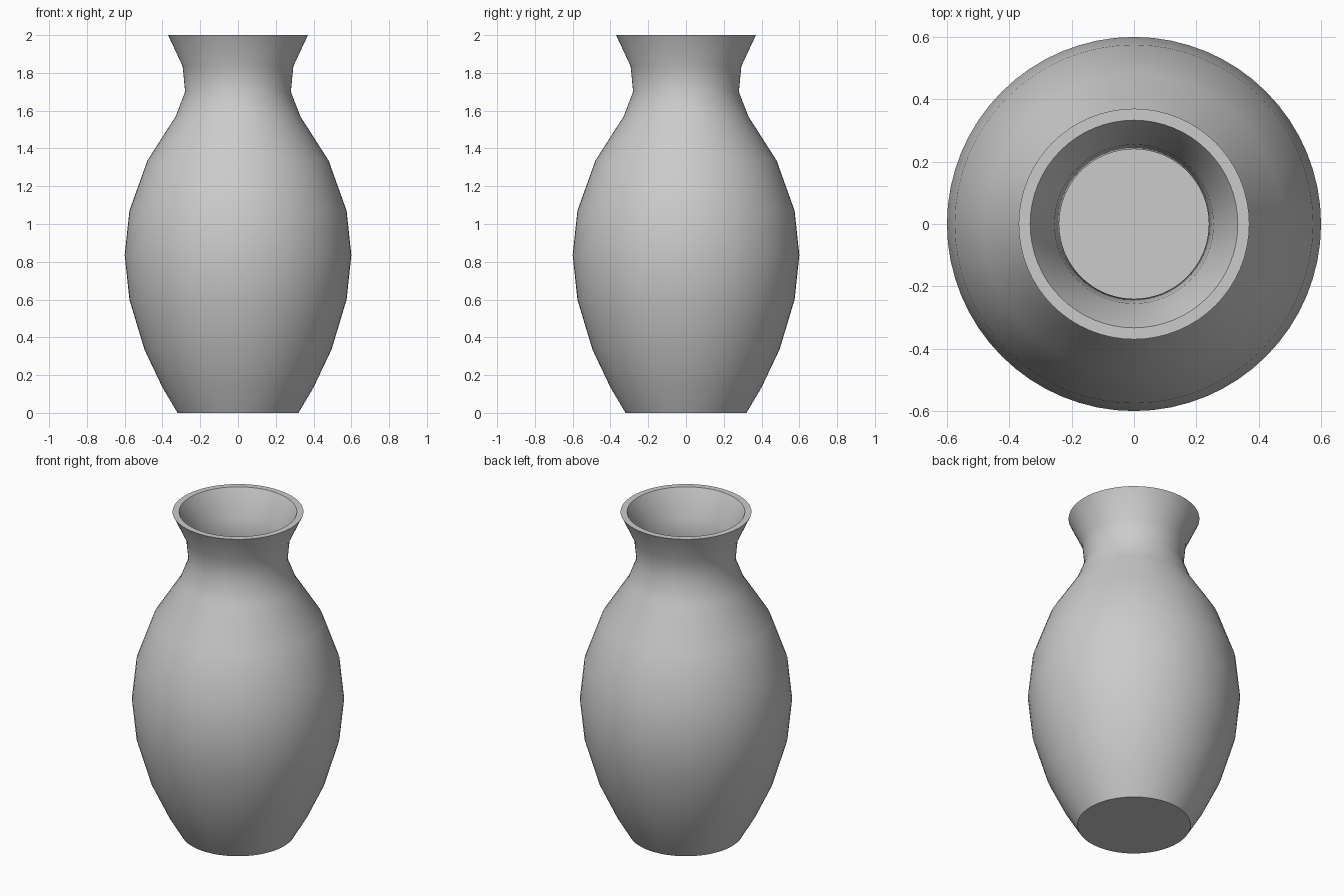
import bpy
import bmesh
import math

if "Cube" in bpy.data.objects:
    bpy.data.objects.remove(bpy.data.objects["Cube"])

SIDES = 64

# Outer wall (radius, height), from foot to lip
outer = [(0.32, 0.0), (0.40, 0.135), (0.495, 0.335), (0.575, 0.60),
         (0.60, 0.835), (0.575, 1.07), (0.48, 1.335), (0.33, 1.57),
         (0.28, 1.70), (0.293, 1.835), (0.37, 2.0)]

# Inner wall, from lip down to the inside floor
inner = [(0.333, 2.0), (0.255, 1.843), (0.24, 1.697), (0.295, 1.55),
         (0.445, 1.315), (0.536, 1.06), (0.56, 0.835), (0.536, 0.61),
         (0.458, 0.35), (0.365, 0.155), (0.30, 0.04)]


def lathe(name, profile):
    """Revolve a profile about z and cap both ends."""
    bm = bmesh.new()
    rings = []
    for r, z in profile:
        rings.append([bm.verts.new((r * math.cos(math.tau * i / SIDES),
                                    r * math.sin(math.tau * i / SIDES), z))
                      for i in range(SIDES)])
    for low, high in zip(rings, rings[1:]):
        for i in range(SIDES):
            j = (i + 1) % SIDES
            bm.faces.new((low[i], low[j], high[j], high[i]))
    bm.faces.new(rings[0][::-1])
    bm.faces.new(rings[-1])
    mesh = bpy.data.meshes.new(name)
    bm.to_mesh(mesh)
    bm.free()
    obj = bpy.data.objects.new(name, mesh)
    bpy.context.collection.objects.link(obj)
    return obj


# Hollow vase: base, outer wall, flat lip, inner wall and inside floor
vase = lathe("vase", outer + inner)
bpy.context.view_layer.objects.active = vase
vase.select_set(True)
bpy.ops.object.shade_smooth_by_angle(angle=math.radians(40))
